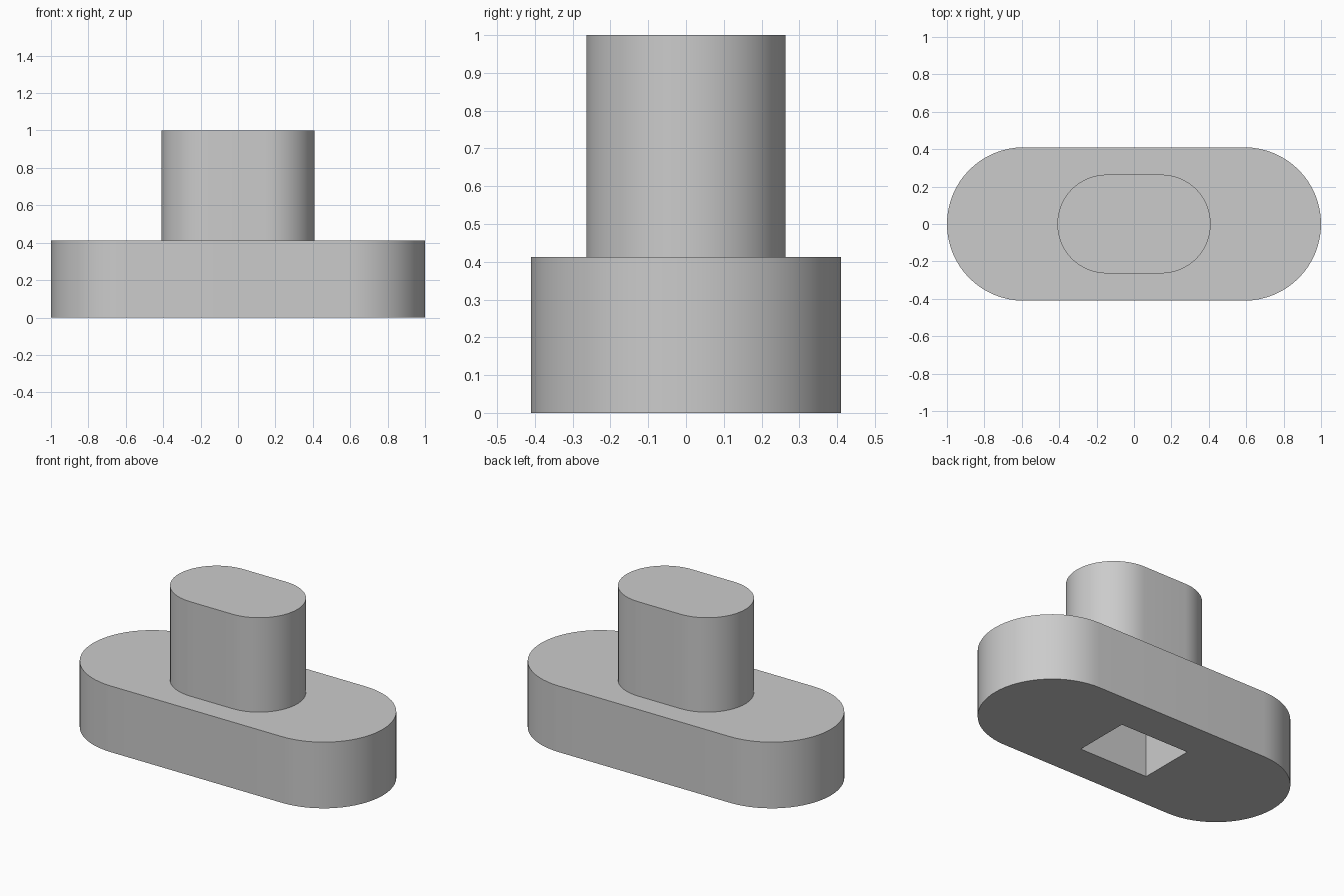
import bpy
import bmesh
import math

default = bpy.data.objects.get("Cube")
if default:
    bpy.data.objects.remove(default, do_unlink=True)

# Single grey plastic
grey = bpy.data.materials.new("grey plastic")
grey.use_nodes = True
colour = (0.6, 0.6, 0.6, 1)
grey.diffuse_color = colour
grey.node_tree.nodes["Principled BSDF"].inputs["Base Color"].default_value = colour


def prism(name, outline, bottom, top):
    """Extrude a flat outline from bottom to top."""
    bm = bmesh.new()
    base = bm.faces.new([bm.verts.new((x, y, bottom)) for x, y in outline])
    lifted = bmesh.ops.extrude_face_region(bm, geom=[base], use_keep_orig=True)
    verts = [v for v in lifted["geom"] if isinstance(v, bmesh.types.BMVert)]
    bmesh.ops.translate(bm, vec=(0, 0, top - bottom), verts=verts)
    bmesh.ops.recalc_face_normals(bm, faces=bm.faces)
    mesh = bpy.data.meshes.new(name)
    bm.to_mesh(mesh)
    bm.free()
    mesh.materials.append(grey)
    obj = bpy.data.objects.new(name, mesh)
    bpy.context.collection.objects.link(obj)
    return obj


def stadium(half_length, radius, steps=32):
    """Outline with two straight sides and half-round ends."""
    points = []
    for side in (1, -1):
        for i in range(steps + 1):
            a = math.pi * (i / steps - 0.5)
            points.append((side * (half_length - radius + radius * math.cos(a)),
                           side * radius * math.sin(a)))
    return points


def rectangle(hx, hy):
    return [(-hx, -hy), (hx, -hy), (hx, hy), (-hx, hy)]


def combine(target, helper, operation):
    """Apply a boolean and discard the helper."""
    helper.hide_render = True
    mod = target.modifiers.new(operation.title(), "BOOLEAN")
    mod.operation = operation
    mod.solver = "EXACT"
    mod.object = helper
    bpy.context.view_layer.objects.active = target
    bpy.ops.object.modifier_apply(modifier=mod.name)
    bpy.data.objects.remove(helper, do_unlink=True)


# Wide rounded base with a narrower post, and a blind socket from below
body = prism("slider_cap", stadium(1.0, 0.41), 0, 0.412)
post = prism("post", stadium(0.41, 0.264), 0.2, 1.0)
combine(body, post, "UNION")
socket = prism("socket_cutter", rectangle(0.235, 0.176), -0.1, 0.59)
combine(body, socket, "DIFFERENCE")

# Smooth round ends, crisp rims
bpy.ops.object.select_all(action="DESELECT")
body.select_set(True)
bpy.context.view_layer.objects.active = body
bpy.ops.object.shade_smooth_by_angle(angle=math.radians(30))
